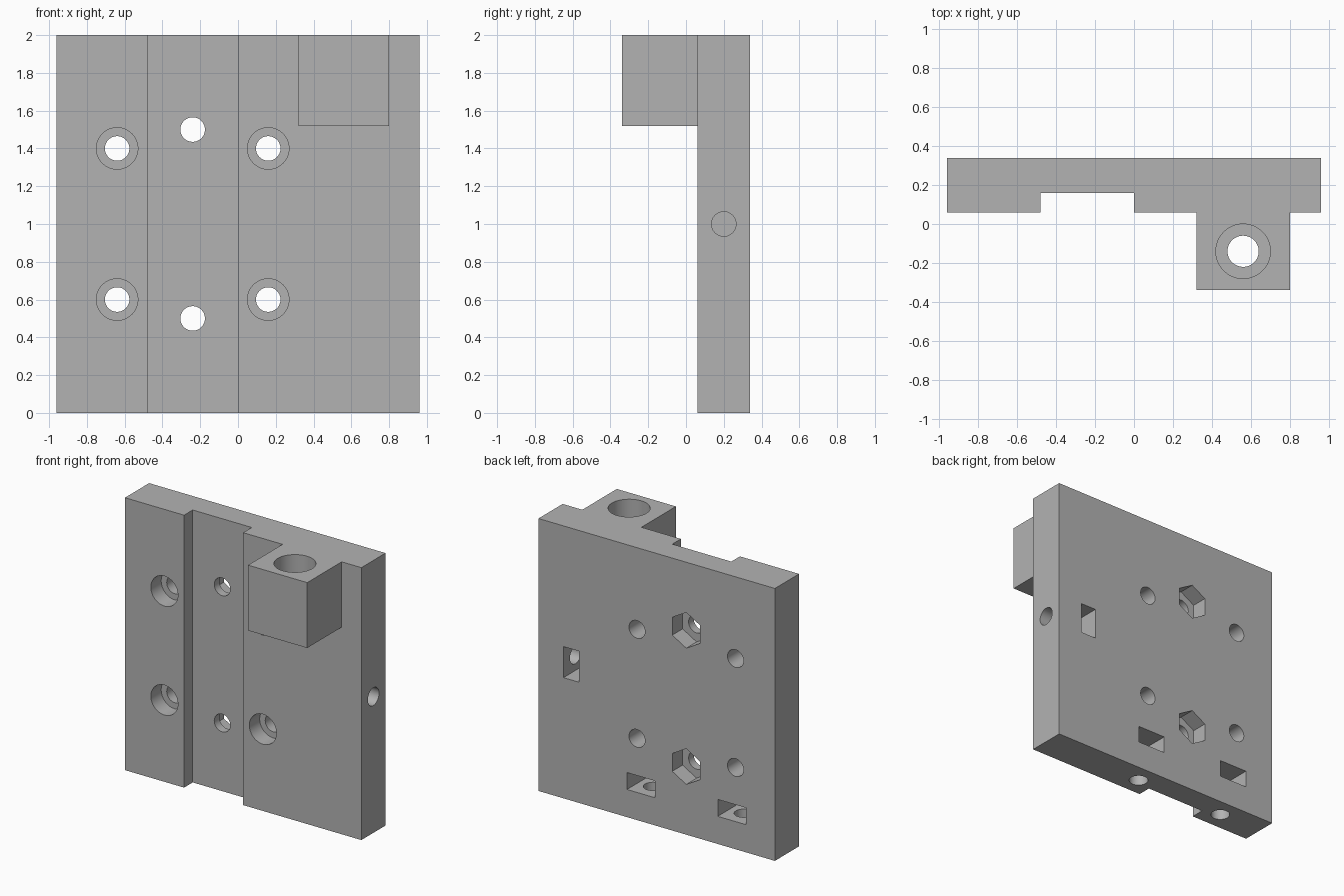
import bpy, bmesh, math
from mathutils import Matrix, Vector

cube = bpy.data.objects.get("Cube")
if cube:
    bpy.data.objects.remove(cube, do_unlink=True)

grey = bpy.data.materials.new("plain grey")
grey.use_nodes = True
colour = (0.45, 0.45, 0.45, 1)
grey.diffuse_color = colour
grey.node_tree.nodes["Principled BSDF"].inputs["Base Color"].default_value = colour


def add_object(name, bm):
    bmesh.ops.recalc_face_normals(bm, faces=bm.faces)
    mesh = bpy.data.meshes.new(name)
    bm.to_mesh(mesh)
    bm.free()
    mesh.materials.append(grey)
    obj = bpy.data.objects.new(name, mesh)
    bpy.context.collection.objects.link(obj)
    return obj


def box(name, low, high):
    low, high = Vector(low), Vector(high)
    bm = bmesh.new()
    matrix = Matrix.Translation((low + high) / 2) @ Matrix.Diagonal((high - low).to_4d())
    bmesh.ops.create_cube(bm, size=1, matrix=matrix)
    return add_object(name, bm)


def cylinder(name, start, end, radius, sides=48):
    start, end = Vector(start), Vector(end)
    axis = end - start
    bm = bmesh.new()
    turn = axis.to_track_quat('Z', 'Y').to_matrix().to_4x4()
    bmesh.ops.create_cone(bm, cap_ends=True, segments=sides, radius1=radius, radius2=radius,
                          depth=axis.length, matrix=Matrix.Translation((start + end) / 2) @ turn)
    return add_object(name, bm)


FRONT, BACK, TOP = 0.06, 0.34, 2.0
OUT = 0.1        # cutter overshoot beyond a face
SCREW = 0.065    # screw hole radius
MID = 0.2        # depth of the edge screw axes
FLOOR = 0.08     # floor of the captive nut slots

# Plate with a vertical channel in its front
profile = [(-0.96, BACK), (-0.96, FRONT), (-0.48, FRONT), (-0.48, 0.16),
           (0, 0.16), (0, FRONT), (0.96, FRONT), (0.96, BACK)]
bm = bmesh.new()
face = bm.faces.new([bm.verts.new((x, y, 0)) for x, y in profile])
extruded = bmesh.ops.extrude_face_region(bm, geom=[face])["geom"]
bmesh.ops.translate(bm, vec=(0, 0, TOP),
                    verts=[v for v in extruded if isinstance(v, bmesh.types.BMVert)])
plate = add_object("mounting_plate", bm)

# Square block on the upper front
block = box("front_block", (0.32, -0.34, 1.52), (0.80, MID, TOP))
cutters = []

# Vertical stepped bore in the block
cutters.append(cylinder("block_hole", (0.56, -0.14, 1.4), (0.56, -0.14, TOP + OUT), 0.08))
cutters.append(cylinder("block_bore", (0.56, -0.14, 1.6), (0.56, -0.14, TOP + OUT), 0.14))

# Four counterbored screw holes
for x in (-0.64, 0.16):
    for z in (0.6, 1.4):
        cutters.append(cylinder("screw_hole", (x, FRONT - 0.02, z), (x, BACK + OUT, z), SCREW))
        cutters.append(cylinder("counterbore", (x, FRONT - 0.02, z), (x, FRONT + 0.12, z), 0.11))

# Two channel holes with hexagonal nut pockets at the back
for z in (0.5, 1.5):
    cutters.append(cylinder("channel_hole", (-0.24, FRONT, z), (-0.24, BACK + OUT, z), SCREW))
    hexagon = cylinder("nut_pocket", (-0.24, BACK - 0.12, z), (-0.24, BACK + OUT, z), 0.131, 6)
    # Keep a corner pointing straight up
    corner = max(v.co.z for v in hexagon.data.vertices) - z
    if corner < 0.125:
        pivot = Vector((-0.24, 0, z))
        hexagon.data.transform(Matrix.Translation(pivot) @ Matrix.Rotation(math.radians(30), 4, 'Y')
                               @ Matrix.Translation(-pivot))
    cutters.append(hexagon)

# Bottom edge screw holes with captive nut slots
for x in (-0.61, 0.127):
    cutters.append(cylinder("bottom_hole", (x, MID, -OUT), (x, MID, 0.25), SCREW))
    cutters.append(box("bottom_slot", (x - 0.114, FLOOR, 0.203), (x + 0.114, BACK + OUT, 0.327)))

# Side edge screw hole with captive nut slot
cutters.append(cylinder("side_hole", (0.7, MID, 1), (0.96 + OUT, MID, 1), SCREW))
cutters.append(box("side_slot", (0.633, FLOOR, 0.886), (0.757, BACK + OUT, 1.114)))

# Join the block, cut everything, then bake the result
for helper in [block] + cutters:
    helper.hide_render = True
    mod = plate.modifiers.new(helper.name, 'BOOLEAN')
    mod.operation = 'UNION' if helper is block else 'DIFFERENCE'
    mod.solver = 'EXACT'
    mod.object = helper
bpy.context.view_layer.update()
graph = bpy.context.evaluated_depsgraph_get()
baked = bpy.data.meshes.new_from_object(plate.evaluated_get(graph))
plate.modifiers.clear()
plate.data = baked
for helper in [block] + cutters:
    bpy.data.objects.remove(helper, do_unlink=True)
baked.materials.clear()
baked.materials.append(grey)
for poly in baked.polygons:
    poly.material_index = 0

bpy.ops.object.select_all(action='DESELECT')
plate.select_set(True)
bpy.context.view_layer.objects.active = plate
bpy.ops.object.shade_smooth_by_angle(angle=math.radians(30))
